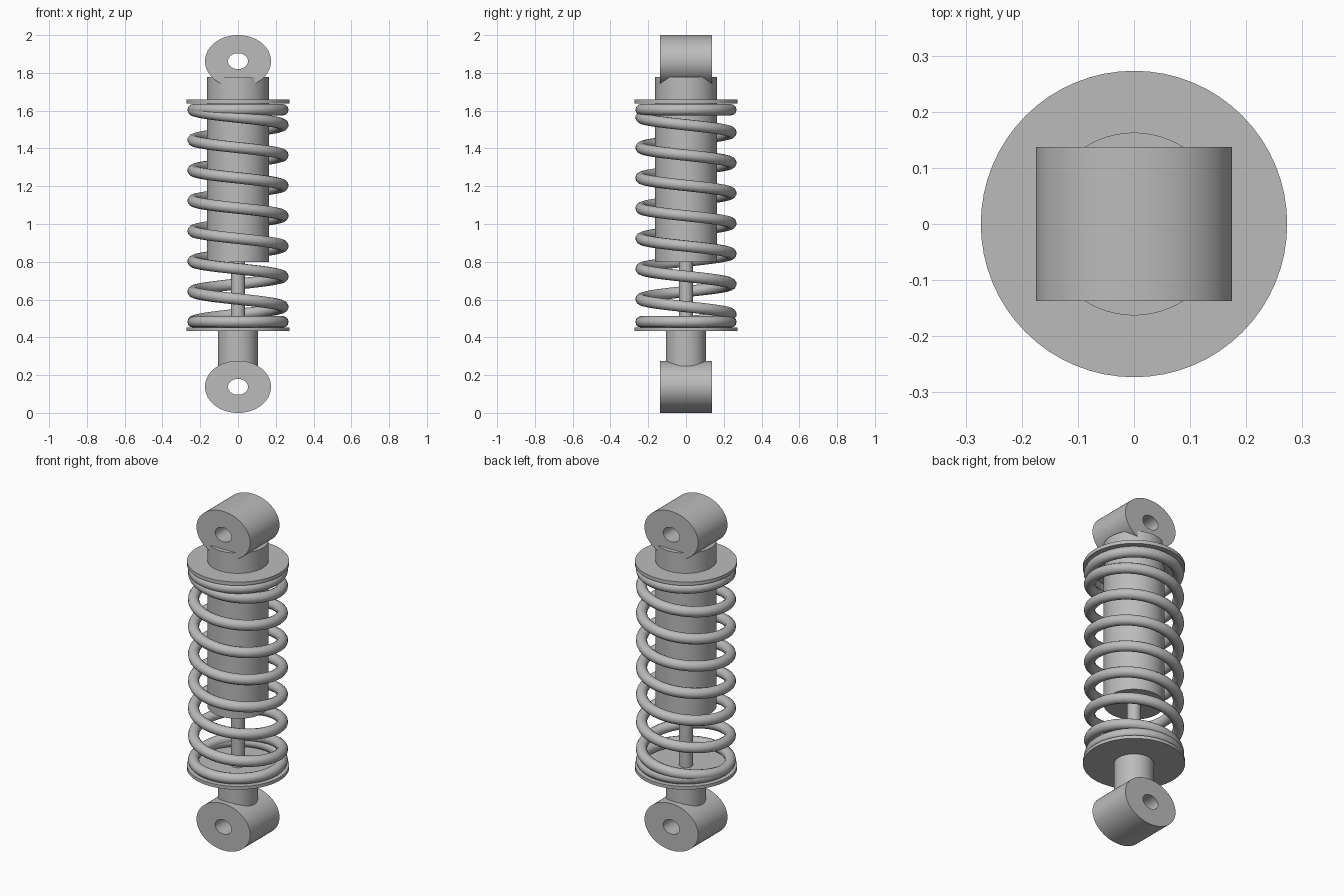
import bpy, bmesh, math
from mathutils import Matrix

if "Cube" in bpy.data.objects:
    bpy.data.objects.remove(bpy.data.objects["Cube"], do_unlink=True)

# Single grey metal
GREY = (0.5, 0.5, 0.5, 1)
metal = bpy.data.materials.new("grey metal")
metal.use_nodes = True
metal.diffuse_color = GREY
metal.node_tree.nodes["Principled BSDF"].inputs["Base Color"].default_value = GREY


def finish(name, mesh):
    """Link a mesh as a named object with metal and edge-aware smoothing."""
    mesh.materials.clear()
    mesh.materials.append(metal)
    ob = bpy.data.objects.new(name, mesh)
    bpy.context.collection.objects.link(ob)
    bpy.ops.object.select_all(action='DESELECT')
    ob.select_set(True)
    bpy.context.view_layer.objects.active = ob
    bpy.ops.object.shade_smooth_by_angle(angle=math.radians(35))
    return ob


def cylinder(name, radius, bottom, top, segments=64):
    bm = bmesh.new()
    bmesh.ops.create_cone(bm, cap_ends=True, segments=segments, radius1=radius,
                          radius2=radius, depth=top - bottom,
                          matrix=Matrix.Translation((0, 0, (bottom + top) / 2)))
    mesh = bpy.data.meshes.new(name)
    bm.to_mesh(mesh)
    bm.free()
    return finish(name, mesh)


def mounting_eye(name, z, rx=0.175, rz=0.138, hole=0.303, half=0.137, segments=64):
    """Oval bushing along y with an oval through hole."""
    bm = bmesh.new()
    rings = []
    for scale, y in ((1, -half), (1, half), (hole, half), (hole, -half)):
        ring = []
        for i in range(segments):
            a = math.tau * i / segments
            ring.append(bm.verts.new((rx * scale * math.cos(a), y,
                                      z + rz * scale * math.sin(a))))
        rings.append(ring)
    for k in range(4):
        a, b = rings[k], rings[(k + 1) % 4]
        for i in range(segments):
            j = (i + 1) % segments
            bm.faces.new((a[i], a[j], b[j], b[i]))
    bmesh.ops.recalc_face_normals(bm, faces=bm.faces)
    mesh = bpy.data.meshes.new(name)
    bm.to_mesh(mesh)
    bm.free()
    return finish(name, mesh)


def coil_spring(name, radius, wire, top, bottom, turns, steps=40):
    """Helix with one flat closed turn at each end."""
    curve = bpy.data.curves.new(name, 'CURVE')
    curve.dimensions = '3D'
    curve.bevel_depth = wire
    curve.bevel_resolution = 4
    curve.use_fill_caps = True
    spline = curve.splines.new('POLY')
    count = (turns + 2) * steps + 1
    spline.points.add(count - 1)
    for i, point in enumerate(spline.points):
        turn = i / steps
        a = math.pi + math.tau * turn
        f = min(max((turn - 1) / turns, 0), 1)
        point.co = (radius * math.cos(a), radius * math.sin(a),
                    top + (bottom - top) * f, 1)
    temp = bpy.data.objects.new(name + " path", curve)
    bpy.context.collection.objects.link(temp)
    bpy.context.view_layer.update()
    graph = bpy.context.evaluated_depsgraph_get()
    mesh = bpy.data.meshes.new_from_object(temp.evaluated_get(graph))
    bpy.data.objects.remove(temp, do_unlink=True)
    return finish(name, mesh)


# Damper core
cylinder("damper_body", 0.163, 0.80, 1.777)
cylinder("piston_rod", 0.037, 0.44, 0.85, 32)
cylinder("lower_stem", 0.107, 0.20, 0.445)

# Spring and its seats
cylinder("upper_spring_seat", 0.273, 1.637, 1.658)
cylinder("lower_spring_seat", 0.273, 0.433, 0.452)
coil_spring("coil_spring", 0.238, 0.03, 1.605, 0.482, 7)

# Mounting eyes
mounting_eye("upper_mounting_eye", 1.862)
mounting_eye("lower_mounting_eye", 0.138)
